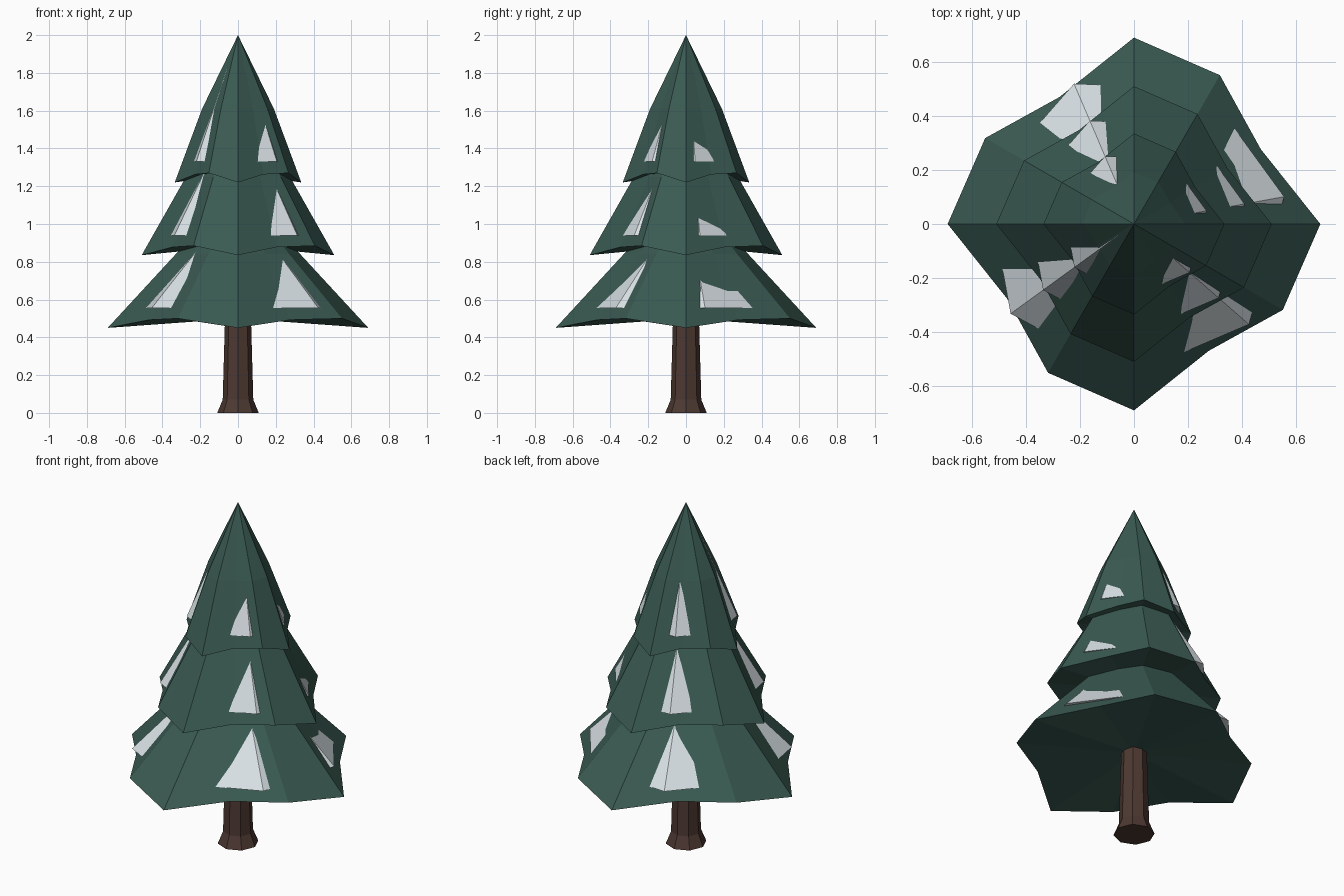
import bpy, bmesh, math

if "Cube" in bpy.data.objects:
    bpy.data.objects.remove(bpy.data.objects["Cube"])


def material(name, rgb):
    m = bpy.data.materials.new(name)
    m.diffuse_color = (*rgb, 1.0)
    m.use_nodes = True
    m.node_tree.nodes["Principled BSDF"].inputs["Base Color"].default_value = m.diffuse_color
    return m


GREEN = material("pine_green", (0.042, 0.103, 0.084))
SNOW = material("snow_white", (0.70, 0.76, 0.79))
BARK = material("bark_brown", (0.074, 0.040, 0.031))


def loft(name, rings, mat, apex=None, under=None):
    """Skin rings of points, closing each end with a fan to a point or a flat cap."""
    bm = bmesh.new()
    loops = [[bm.verts.new(p) for p in ring] for ring in rings]
    n = len(loops[0])
    for low, high in zip(loops, loops[1:]):
        for i in range(n):
            j = (i + 1) % n
            bm.faces.new((low[i], low[j], high[j], high[i]))
    for loop, z in ((loops[0], under), (loops[-1], apex)):
        if z is None:
            bm.faces.new(loop)
        else:
            tip = bm.verts.new((0, 0, z))
            for i in range(n):
                bm.faces.new((loop[i], loop[(i + 1) % n], tip))
    bmesh.ops.recalc_face_normals(bm, faces=bm.faces)
    mesh = bpy.data.meshes.new(name)
    bm.to_mesh(mesh)
    bm.free()
    mesh.materials.append(mat)
    ob = bpy.data.objects.new(name, mesh)
    bpy.context.collection.objects.link(ob)
    return ob


def polygon(sides, r, z, turn=0.0):
    return [(r * math.cos(turn + math.tau * i / sides),
             r * math.sin(turn + math.tau * i / sides), z) for i in range(sides)]


def branch_ring(r, z, short, long, lift):
    """Twelve-point ring: drooping corner, pulled-in point, pushed-out point, repeated four times."""
    pts = []
    for quarter in range(4):
        for deg, k, dz in ((0, 1.0, 0.0), (30.5, short, lift * 0.85), (60, long, lift)):
            a = math.radians(deg + 90 * quarter)
            pts.append((r * k * math.cos(a), r * k * math.sin(a), z + dz))
    return pts


# Trunk with a flared foot
loft("trunk", [polygon(8, 0.11, 0.0), polygon(8, 0.081, 0.07), polygon(8, 0.066, 0.6)], BARK)

# Branch tiers: rim radius/height, shoulder radius/height/pull-in, apex
# Snow cones: base radius/height, apex
tiers = [
    ("lower", 0.69, 0.45, 0.33, 0.84, 0.87, 1.20, 0.565, 0.555, 1.135),
    ("middle", 0.51, 0.835, 0.275, 1.25, 0.84, 1.64, 0.416, 0.94, 1.65),
    ("top", 0.335, 1.22, 0.19, 1.61, 0.82, 2.0, 0.273, 1.33, 1.997),
]
for name, r0, z0, r1, z1, pull, top, rs, zs, snow_top in tiers:
    loft(name + "_branches",
         [branch_ring(r0, z0, 0.79, 0.922, 0.05), branch_ring(r1, z1, pull, 0.95, 0.0)],
         GREEN, apex=top, under=z0 + 0.05)
    # Seven-sided snow cone that shows only where the branches dip inward
    loft(name + "_snow", [polygon(7, rs, zs, math.radians(10.3))], SNOW, apex=snow_top)
